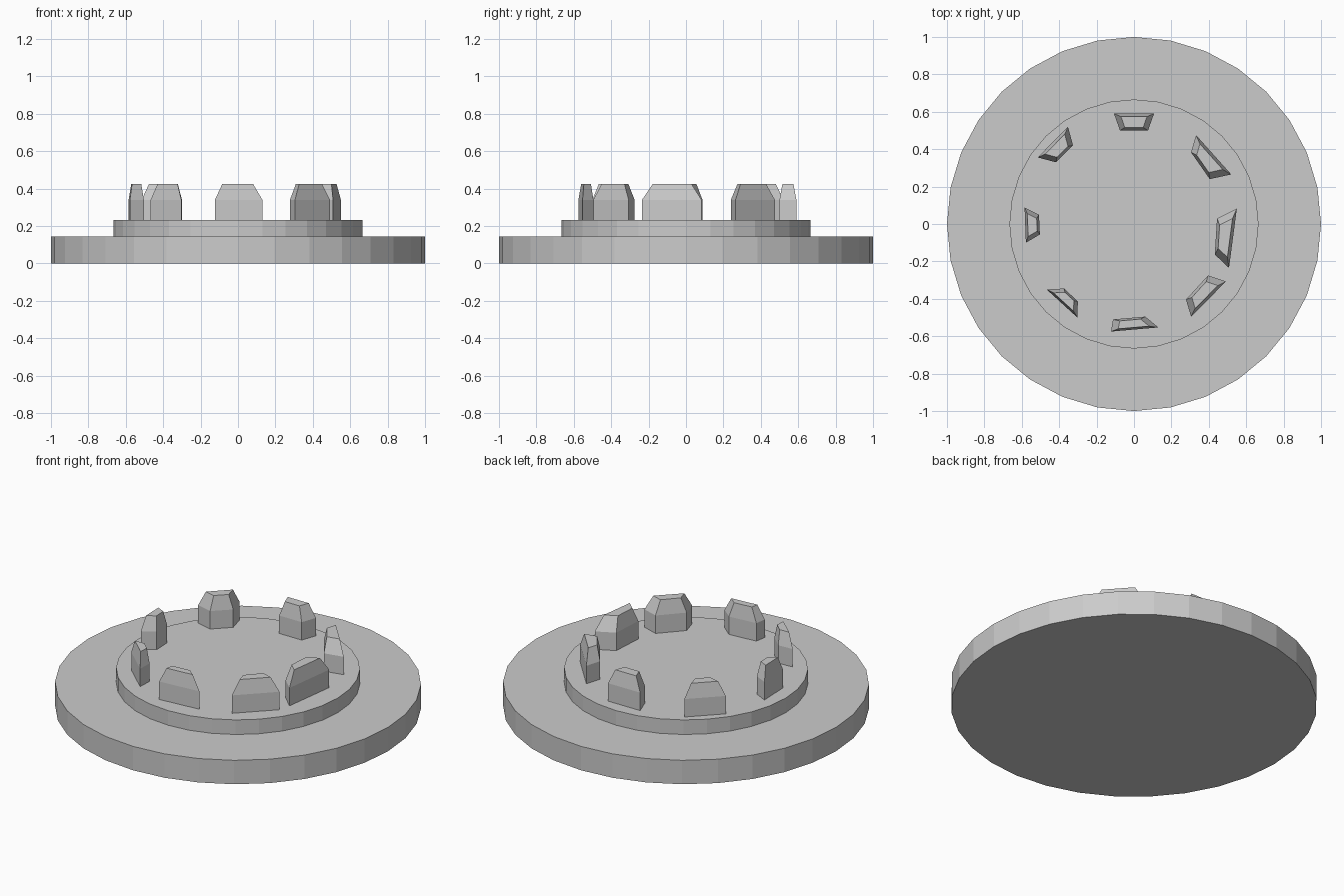
import bpy, bmesh, math

if "Cube" in bpy.data.objects:
    bpy.data.objects.remove(bpy.data.objects["Cube"])

SIDES = 32


def finish(name, bm):
    bmesh.ops.recalc_face_normals(bm, faces=bm.faces)
    mesh = bpy.data.meshes.new(name)
    bm.to_mesh(mesh)
    bm.free()
    obj = bpy.data.objects.new(name, mesh)
    bpy.context.collection.objects.link(obj)
    return obj


def loft(name, rings):
    """Closed solid through a stack of equal-sized point rings."""
    bm = bmesh.new()
    loops = [[bm.verts.new(p) for p in ring] for ring in rings]
    n = len(loops[0])
    for a, b in zip(loops, loops[1:]):
        for i in range(n):
            j = (i + 1) % n
            bm.faces.new((a[i], a[j], b[j], b[i]))
    bm.faces.new(loops[0][::-1])
    bm.faces.new(loops[-1])
    return finish(name, bm)


def circle(r, z):
    return [(r * math.cos(2 * math.pi * i / SIDES),
             r * math.sin(2 * math.pi * i / SIDES), z) for i in range(SIDES)]


def block(name, corners, z0=0.232, z1=0.34, z2=0.425, taper=0.65):
    """Upright irregular block with a tapered cap."""
    cx = sum(x for x, y in corners) / 4
    cy = sum(y for x, y in corners) / 4
    top = [(cx + (x - cx) * taper, cy + (y - cy) * taper, z2) for x, y in corners]
    loft(name, [[(x, y, z0) for x, y in corners],
                [(x, y, z1) for x, y in corners], top])


# Stepped round platform
loft("stepped_platform", [circle(1, 0), circle(1, 0.144), circle(0.666, 0.144),
                          circle(0.666, 0.232)])

# Ring of irregular standing stones (outer pair, then inner pair of corners)
footprints = [
    [(-0.107, 0.59), (0.107, 0.59), (0.075, 0.50), (-0.075, 0.50)],
    [(0.332, 0.475), (0.52, 0.265), (0.405, 0.24), (0.305, 0.383)],
    [(0.55, 0.083), (0.508, -0.235), (0.432, -0.163), (0.444, 0.03)],
    [(0.492, -0.307), (0.305, -0.495), (0.278, -0.404), (0.396, -0.275)],
    [(0.13, -0.553), (-0.123, -0.575), (-0.112, -0.51), (0.06, -0.495)],
    [(-0.303, -0.50), (-0.467, -0.35), (-0.374, -0.345), (-0.30, -0.414)],
    [(-0.578, -0.10), (-0.585, 0.088), (-0.508, 0.05), (-0.503, -0.056)],
    [(-0.515, 0.356), (-0.353, 0.52), (-0.326, 0.42), (-0.417, 0.33)],
]
for i, corners in enumerate(footprints):
    block(f"standing_stone_{i + 1}", corners)
